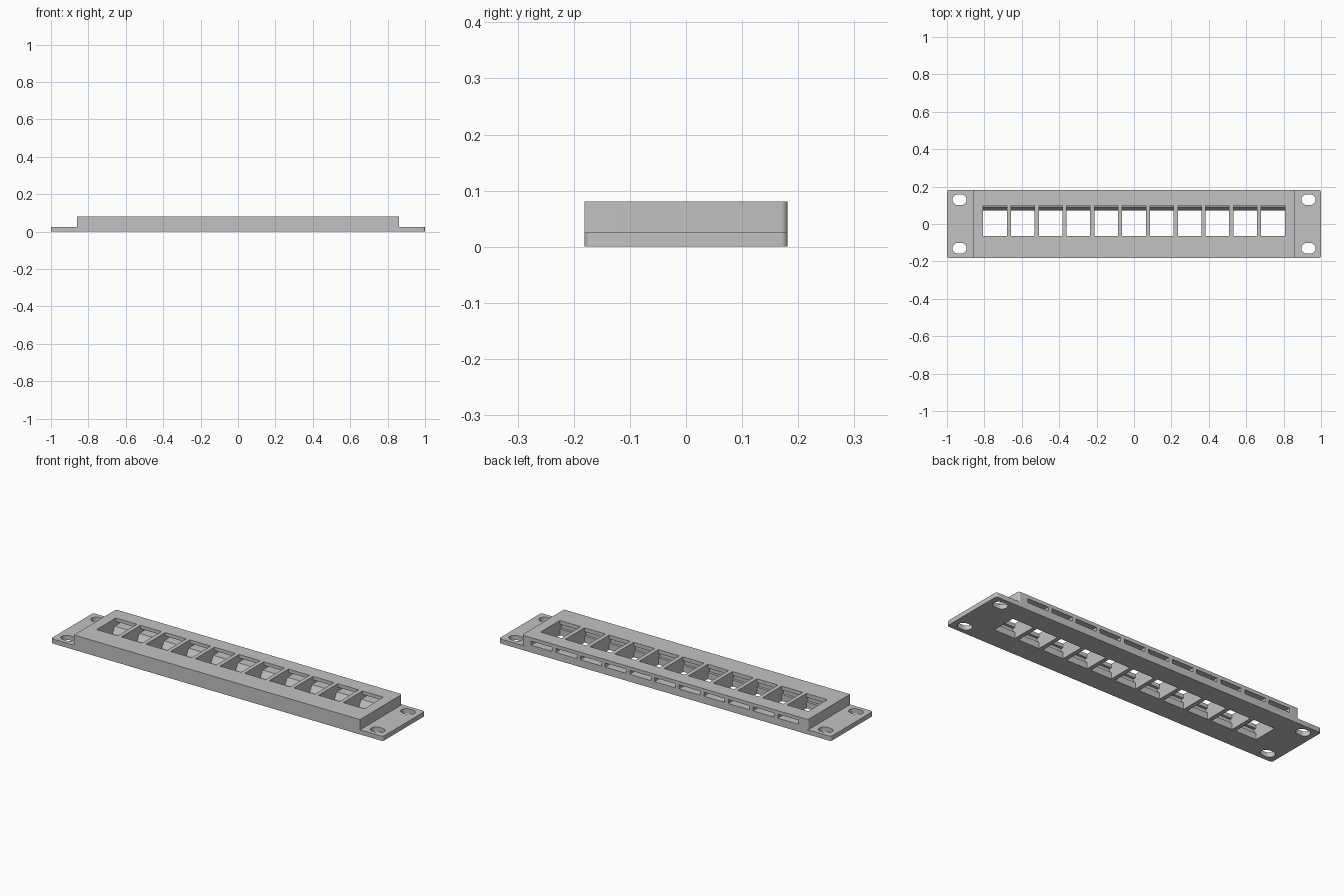
import bpy, bmesh, math

if "Cube" in bpy.data.objects:
    bpy.data.objects.remove(bpy.data.objects["Cube"])

grey = bpy.data.materials.new("light grey")
grey.diffuse_color = (0.54, 0.54, 0.54, 1)
grey.use_nodes = True
grey.node_tree.nodes["Principled BSDF"].inputs["Base Color"].default_value = grey.diffuse_color


def prism(name, points, vec, place):
    """Extrude a closed outline; place maps each 2D point to 3D."""
    bm = bmesh.new()
    face = bm.faces.new([bm.verts.new(place(a, b)) for a, b in points])
    ext = bmesh.ops.extrude_face_region(bm, geom=[face])
    verts = [g for g in ext["geom"] if isinstance(g, bmesh.types.BMVert)]
    bmesh.ops.translate(bm, vec=vec, verts=verts)
    bmesh.ops.recalc_face_normals(bm, faces=bm.faces)
    mesh = bpy.data.meshes.new(name)
    bm.to_mesh(mesh)
    bm.free()
    mesh.materials.append(grey)
    obj = bpy.data.objects.new(name, mesh)
    bpy.context.collection.objects.link(obj)
    return obj


def outline(hx, hy, radii, cx=0, cy=0, steps=6):
    """Rectangle with one radius per corner, starting at +x +y, anticlockwise."""
    pts = []
    for i, ((sx, sy), r) in enumerate(zip([(1, 1), (-1, 1), (-1, -1), (1, -1)], radii)):
        if r == 0:
            pts.append((cx + sx * hx, cy + sy * hy))
            continue
        for k in range(steps + 1):
            a = math.pi / 2 * (i + k / steps)
            pts.append((cx + sx * (hx - r) + r * math.cos(a),
                        cy + sy * (hy - r) + r * math.sin(a)))
    return pts


def slab(name, pts, z0, z1):
    return prism(name, pts, (0, 0, z1 - z0), lambda a, b: (a, b, z0))


def boolean(target, other, operation):
    mod = target.modifiers.new(operation.lower(), 'BOOLEAN')
    mod.object, mod.operation, mod.solver = other, operation, 'EXACT'
    bpy.context.view_layer.objects.active = target
    bpy.ops.object.modifier_apply(modifier=mod.name)
    bpy.data.objects.remove(other, do_unlink=True)


# Thin mounting plate with the thick raised body on top
panel = slab("panel", outline(1.0, 0.181, [0.012] * 4), 0, 0.025)
body = slab("raised_body", outline(0.862, 0.181, [0.012, 0.012, 0, 0]), 0.0, 0.081)
boolean(panel, body, 'UNION')

# Rounded mounting holes in the four corners
for sx in (-1, 1):
    for sy in (-1, 1):
        hole = slab("hole_cutter", outline(0.038, 0.028, [0.0275] * 4, sx * 0.933, sy * 0.13),
                    -0.02, 0.05)
        boolean(panel, hole, 'DIFFERENCE')

# Eleven jack openings: sloped rear wall, latch slot through the back, front catch groove
section = [(-0.065, -0.02), (0.071, -0.02), (0.071, 0.008), (0.09, 0.04),
           (0.22, 0.04), (0.22, 0.062), (0.1, 0.062), (0.1, 0.1),
           (-0.065, 0.1), (-0.065, 0.06), (-0.079, 0.06), (-0.079, 0.035),
           (-0.065, 0.035)]
width, pitch = 0.126, 0.1486
for i in range(-5, 6):
    x0 = i * pitch - width / 2
    opening = prism("opening_cutter", section, (width, 0, 0), lambda a, b: (x0, a, b))
    boolean(panel, opening, 'DIFFERENCE')

# Smooth rounded corners while keeping hard edges
bpy.ops.object.select_all(action='DESELECT')
panel.select_set(True)
bpy.context.view_layer.objects.active = panel
bpy.ops.object.shade_smooth_by_angle(angle=math.radians(30))
